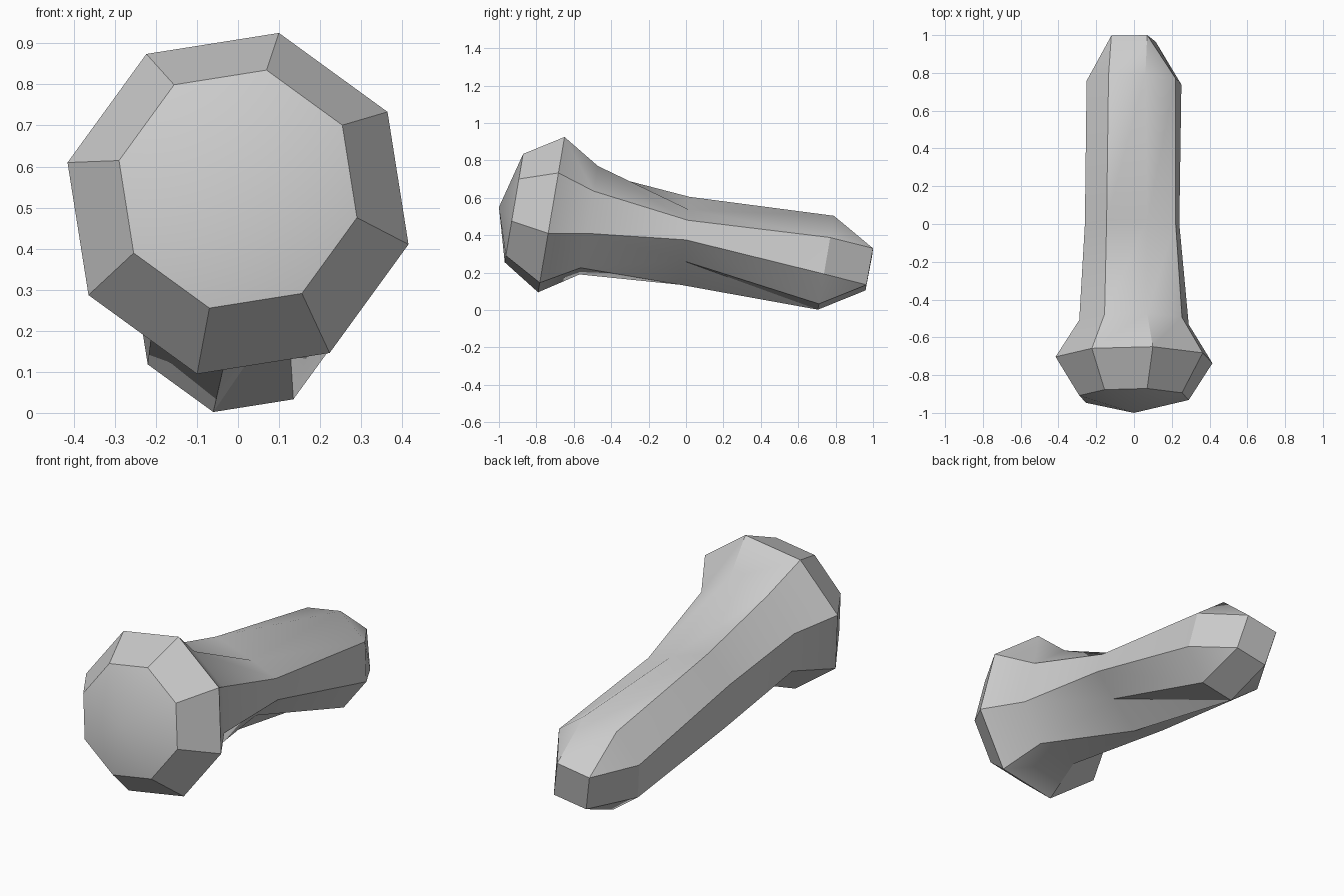
import bpy
import bmesh
import math
from mathutils import Vector

if "Cube" in bpy.data.objects:
    bpy.data.objects.remove(bpy.data.objects["Cube"], do_unlink=True)

SIDES = 8
LEAN = 0.17  # every section leans back towards its top


def section(y, z, radius):
    """Leaning octagon, listed clockwise from the upper left."""
    points = []
    for i in range(SIDES):
        angle = math.radians(121.5 - 45 * i)
        rise = radius * math.sin(angle)
        points.append(Vector((radius * math.cos(angle), y + LEAN * rise, z + rise)))
    return points


def loft(bm, ring_a, ring_b, split):
    """Skin two sections, optionally with a diagonal across each panel."""
    for i in range(SIDES):
        j = (i + 1) % SIDES
        a, b, c, d = ring_a[i], ring_a[j], ring_b[j], ring_b[i]
        if split:
            bm.faces.new((a, b, c))
            bm.faces.new((a, c, d))
        else:
            bm.faces.new((a, b, c, d))


# Dented waist section
waist = [Vector(p) for p in (
    (-0.145, 0.02, 0.605), (0.07, 0.02, 0.535), (0.22, 0.01, 0.48), (0.24, 0, 0.375),
    (0.12, -0.02, 0.265), (-0.03, -0.03, 0.135), (-0.21, -0.02, 0.2), (-0.26, 0, 0.46))]

sections = [
    section(-0.92, 0.545, 0.298),  # front rim
    section(-0.72, 0.51, 0.427),   # widest part of the head
    section(-0.52, 0.48, 0.298),   # neck
    waist,
    section(0.748, 0.253, 0.258),  # shoulder of the far end
]

bm = bmesh.new()
rings = [[bm.verts.new(p) for p in points] for points in sections]
for k in range(len(rings) - 1):
    loft(bm, rings[k], rings[k + 1], split=k >= 2)

# Shallow cone on the front
tip = bm.verts.new((0, -1, 0.55))
for i in range(SIDES):
    bm.faces.new((tip, rings[0][(i + 1) % SIDES], rings[0][i]))

# Far end: eight sides narrow to a four-cornered cap
corners = [bm.verts.new(p) for p in (
    (-0.12, 0.997, 0.3), (0.07, 1, 0.33), (0.115, 0.965, 0.135), (-0.075, 0.96, 0.105))]
shoulder = rings[-1]
for k in range(4):
    this, after = corners[k], corners[(k + 1) % 4]
    first, second, third = (shoulder[(2 * k + n) % SIDES] for n in range(3))
    bm.faces.new((first, second, after, this))
    bm.faces.new((second, third, after))
bm.faces.new(corners)
bmesh.ops.recalc_face_normals(bm, faces=bm.faces)

mesh = bpy.data.meshes.new("knobbed_handle")
bm.to_mesh(mesh)
bm.free()

# Plain grey finish
grey = bpy.data.materials.new("light_grey")
grey.use_nodes = True
colour = (0.6, 0.6, 0.6, 1)
grey.diffuse_color = colour
grey.node_tree.nodes["Principled BSDF"].inputs["Base Color"].default_value = colour
mesh.materials.append(grey)

handle = bpy.data.objects.new("knobbed_handle", mesh)
bpy.context.collection.objects.link(handle)
bpy.ops.object.select_all(action="DESELECT")
handle.select_set(True)
bpy.context.view_layer.objects.active = handle
bpy.ops.object.shade_smooth_by_angle(angle=math.radians(30))
